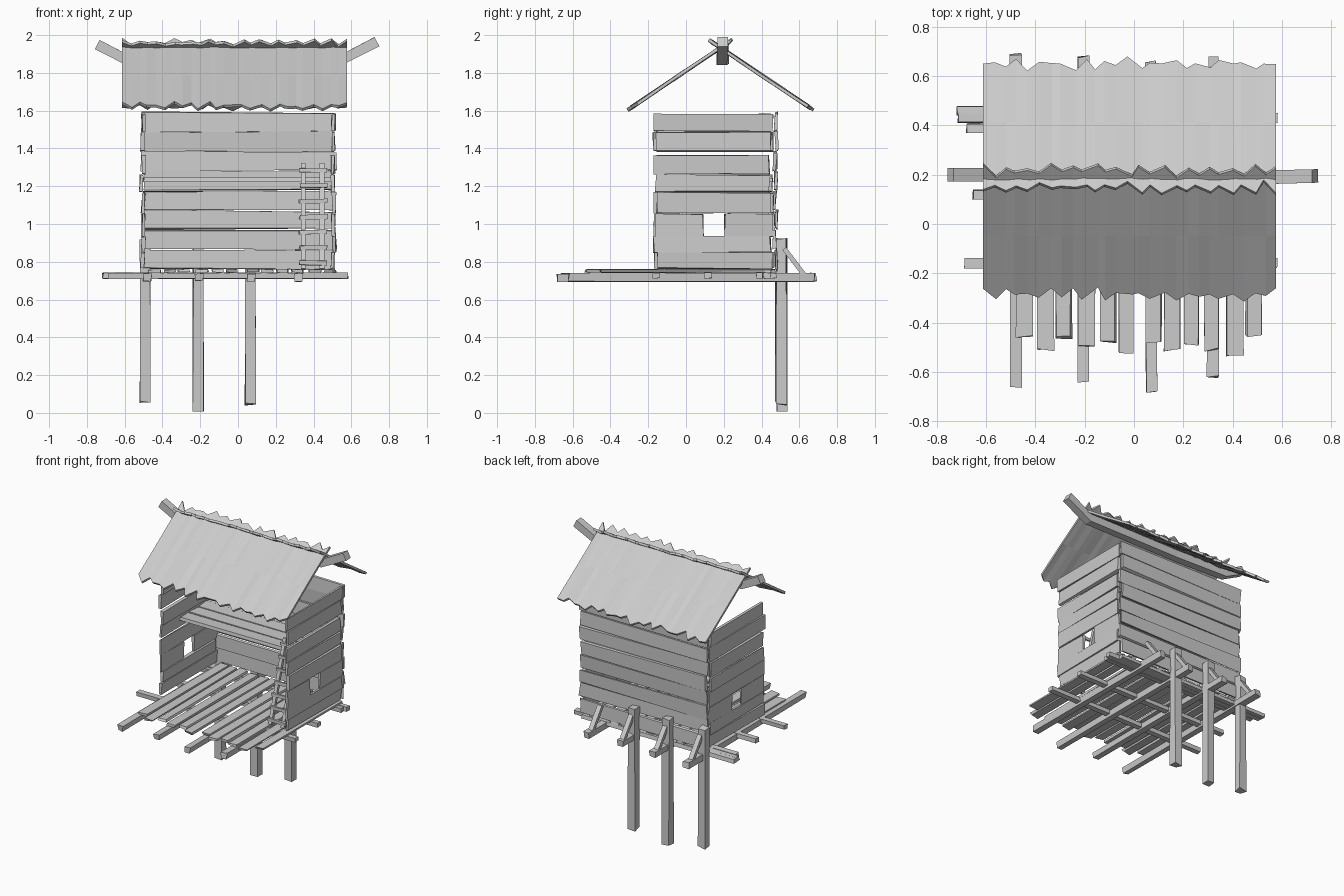
import bpy, bmesh, random
from mathutils import Vector

if "Cube" in bpy.data.objects:
    bpy.data.objects.remove(bpy.data.objects["Cube"])

random.seed(7)


def jit(a):
    return random.uniform(-a, a)


def make(name, bm):
    bmesh.ops.recalc_face_normals(bm, faces=bm.faces)
    me = bpy.data.meshes.new(name)
    bm.to_mesh(me)
    bm.free()
    ob = bpy.data.objects.new(name, me)
    bpy.context.collection.objects.link(ob)
    return ob


def box(bm, x0, x1, y0, y1, z0, z1, j=(0, 0, 0)):
    """Box with slightly uneven, hand-hewn corners."""
    geo = bmesh.ops.create_cube(bm, size=1)
    for v in geo['verts']:
        v.co = Vector((x1 if v.co.x > 0 else x0,
                       y1 if v.co.y > 0 else y0,
                       z1 if v.co.z > 0 else z0))
        v.co += Vector((jit(j[0]), jit(j[1]), jit(j[2])))


def tube(bm, pts, w, h):
    """Square beam along a path in a plane; w across x/y, h in z."""
    pts = [Vector(p) for p in pts]
    rings = []
    for i, p in enumerate(pts):
        d = (pts[min(i + 1, len(pts) - 1)] - pts[max(i - 1, 0)]).normalized()
        s = d.cross(Vector((0, 0, 1))).normalized()
        u = s.cross(d).normalized()
        rings.append([bm.verts.new(p + s * a * w / 2 + u * b * h / 2)
                      for a, b in ((-1, -1), (1, -1), (1, 1), (-1, 1))])
    for r, q in zip(rings, rings[1:]):
        for k in range(4):
            bm.faces.new((r[k], r[(k + 1) % 4], q[(k + 1) % 4], q[k]))
    bm.faces.new(rings[0])
    bm.faces.new(rings[-1])


# Stilts along the back
bm = bmesh.new()
for x, z0, y in ((-0.49, 0.06, 0.50), (-0.21, 0.01, 0.51), (0.065, 0.045, 0.505)):
    box(bm, x - 0.027, x + 0.027, y - 0.027, y + 0.027, z0, 0.92, (0.004, 0.004, 0.007))
make("stilts", bm)

# Floor joists running front to back, with braces at the rear
joists = ((-0.48, -0.66, 0.69), (-0.205, -0.64, 0.68), (0.07, -0.68, 0.66), (0.32, -0.62, 0.68))
bm = bmesh.new()
for x, y0, y1 in joists:
    box(bm, x - 0.021, x + 0.021, y0, y1, 0.697, 0.738, (0.005, 0.006, 0.004))
make("floor_joists", bm)
bm = bmesh.new()
for x, _, _ in joists:
    tube(bm, ((x, 0.52, 0.87), (x, 0.63, 0.725)), 0.035, 0.025)
make("rear_braces", bm)

# Cross beams running side to side
bm = bmesh.new()
for x0, x1, y in ((-0.72, 0.5, 0.46), (-0.715, 0.58, 0.43), (-0.68, 0.56, 0.39),
                  (-0.655, 0.57, 0.118), (-0.69, 0.58, -0.16)):
    box(bm, x0, x1, y - 0.018, y + 0.018, 0.712, 0.742, (0.004, 0.004, 0.003))
make("cross_beams", bm)

# Floor boards
bm = bmesh.new()
fronts = ((-0.445, -0.46), (-0.36, -0.51), (-0.285, -0.46), (-0.19, -0.49), (-0.105, -0.48),
          (-0.03, -0.52), (0.08, -0.48), (0.155, -0.51), (0.235, -0.49), (0.312, -0.51),
          (0.41, -0.53), (0.487, -0.455))
for x, y0 in fronts:
    box(bm, x - 0.031, x + 0.031, y0, 0.47 + jit(0.02), 0.743, 0.76, (0.006, 0.008, 0.003))
make("floor_boards", bm)

# Back wall planks
bm = bmesh.new()
for i in range(8):
    z = 0.765 + i * 0.104
    y = 0.465 + jit(0.008)
    box(bm, -0.505 + jit(0.012), 0.51 + jit(0.012), y, y + 0.016,
        z, z + 0.096, (0.005, 0.005, 0.008))
make("back_wall", bm)

# Side wall planks, split around the window
rows = ((0.765, 0.85), (0.852, 0.935), (0.935, 1.055), (1.058, 1.165),
        (1.172, 1.26), (1.265, 1.365), (1.385, 1.485), (1.49, 1.58))
for name, s in (("left_wall", -1), ("right_wall", 1)):
    bm = bmesh.new()
    for z0, z1 in rows:
        x = s * (0.505 + jit(0.006))
        y0, y1 = -0.163 + jit(0.01), 0.455 + jit(0.015)
        if z0 == 0.935:
            parts = ((y0, 0.09), (0.205, y1))
        else:
            parts = ((y0, y1),)
        for a, b in parts:
            box(bm, x - 0.009, x + 0.009, a, b, z0, z1, (0.005, 0.005, 0.005))
    make(name, bm)

# Sleeping loft inside, against the back wall
bm = bmesh.new()
for i in range(4):
    y = 0.05 + i * 0.104
    box(bm, -0.5, 0.5, y, y + 0.096, 1.225, 1.243, (0.006, 0.005, 0.004))
make("loft_boards", bm)

# Ladder up to the loft
bm = bmesh.new()
foot, head = Vector((0, -0.12, 0.76)), Vector((0, 0.05, 1.32))
for x in (0.345, 0.445):
    o = Vector((x, 0, 0))
    tube(bm, (foot + o, head + o), 0.025, 0.022)
for i in range(7):
    p = foot.lerp(head, 0.06 + i * 0.146)
    box(bm, 0.325, 0.472, p.y - 0.022, p.y - 0.008, p.z - 0.011, p.z + 0.011, (0.006, 0.002, 0.004))
make("ladder", bm)

# Ridge beam with upturned ends
bm = bmesh.new()
tube(bm, ((-0.745, 0.2, 1.95), (-0.6, 0.2, 1.875), (-0.2, 0.19, 1.87),
          (0.55, 0.19, 1.87), (0.735, 0.195, 1.965)), 0.055, 0.055)
make("ridge_beam", bm)

# Ragged roof sheets that cross above the ridge
for name, s in (("front_roof", -1), ("back_roof", 1)):
    bm = bmesh.new()
    n = 26
    cols = []
    for i in range(n + 1):
        x = -0.613 + 1.19 * i / n + (jit(0.012) if 0 < i < n else 0)
        tooth = 0.014 if i % 2 else -0.014
        col = []
        # distances down the slope measured from the ridge line, in y
        for d in (-0.042 + tooth + jit(0.014), 0.22, 0.458 + tooth + jit(0.016)):
            lift = jit(0.005)
            col.append(bm.verts.new((x, 0.19 + s * d - (0.015 if s < 0 else 0),
                                     1.928 - 0.67 * d + lift)))
        cols.append(col)
    for a, b in zip(cols, cols[1:]):
        for k in range(2):
            bm.faces.new((a[k], b[k], b[k + 1], a[k + 1]))
    ob = make(name, bm)
    m = ob.modifiers.new("thickness", 'SOLIDIFY')
    m.thickness = 0.016
    m.offset = 0
